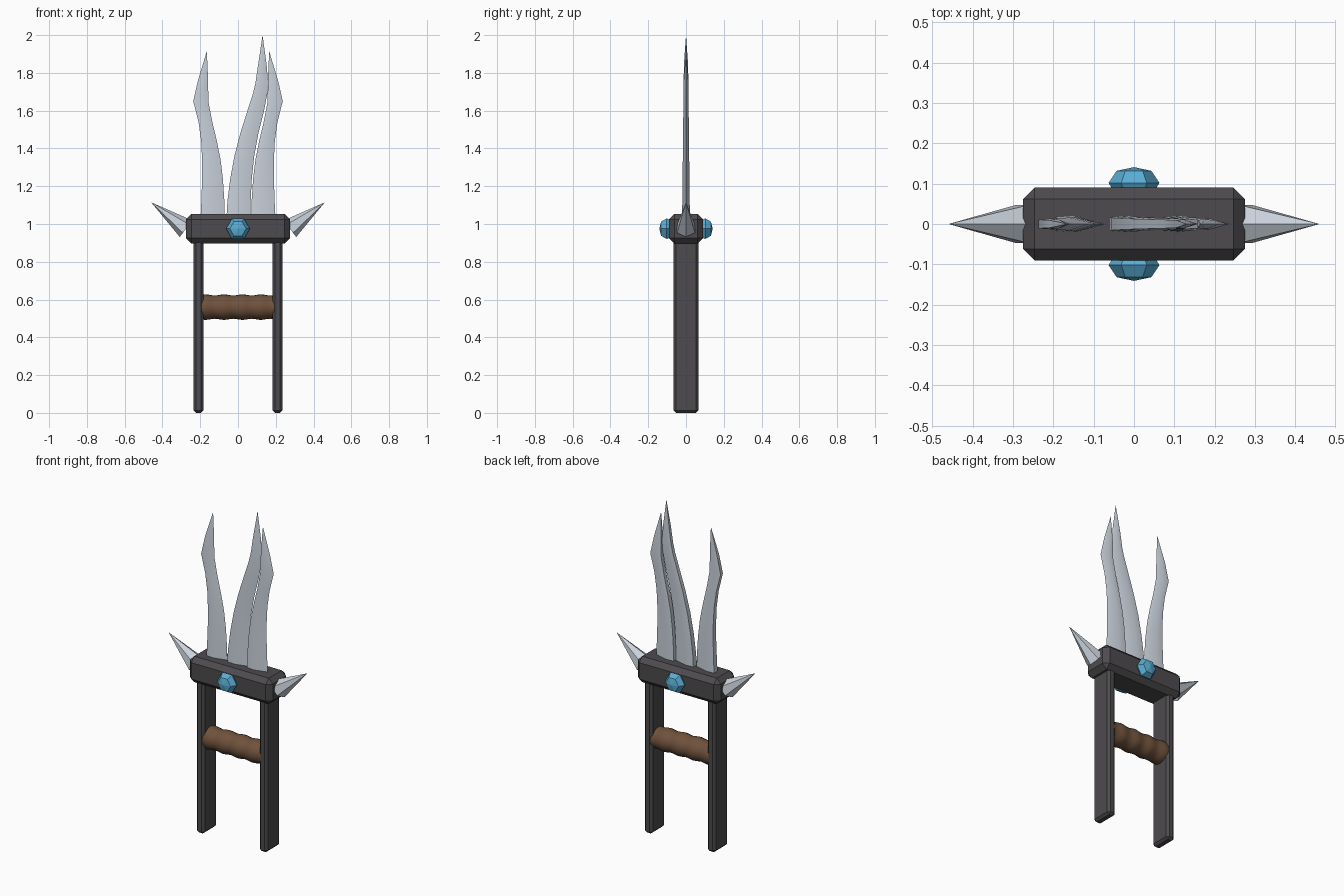
import bpy, bmesh, math
from mathutils import Vector

if "Cube" in bpy.data.objects:
    bpy.data.objects.remove(bpy.data.objects["Cube"])


def mat(name, c):
    m = bpy.data.materials.new(name)
    m.diffuse_color = (*c, 1)
    m.use_nodes = True
    m.node_tree.nodes["Principled BSDF"].inputs["Base Color"].default_value = m.diffuse_color
    return m


STEEL = mat("steel", (0.60, 0.65, 0.72))
DARK = mat("dark_iron", (0.075, 0.07, 0.075))
WRAP = mat("leather", (0.16, 0.085, 0.045))
GEM = mat("gem_blue", (0.10, 0.42, 0.66))


def loft(name, rings, material, smooth=None):
    """Skin a list of equal-length point rings; a one-point ring closes to a tip."""
    bm = bmesh.new()
    vr = [[bm.verts.new(p) for p in r] for r in rings]
    for a, b in zip(vr, vr[1:]):
        n = max(len(a), len(b))
        for i in range(n):
            j = (i + 1) % n
            if len(b) == 1:
                bm.faces.new((a[i], a[j], b[0]))
            else:
                bm.faces.new((a[i], a[j], b[j], b[i]))
    for r in (vr[0], vr[-1]):
        if len(r) > 2:
            bm.faces.new(r)
    bmesh.ops.recalc_face_normals(bm, faces=bm.faces)
    me = bpy.data.meshes.new(name)
    bm.to_mesh(me)
    bm.free()
    ob = bpy.data.objects.new(name, me)
    bpy.context.collection.objects.link(ob)
    me.materials.append(material)
    if smooth:
        bpy.ops.object.select_all(action='DESELECT')
        ob.select_set(True)
        bpy.context.view_layer.objects.active = ob
        bpy.ops.object.shade_smooth_by_angle(angle=math.radians(smooth))
    return ob


def lathe(name, start, axis, up, profile, sides, material, smooth=None):
    """Revolve (distance, radius) pairs about an axis; first vertex lies along up."""
    d = Vector(axis).normalized()
    u = Vector(up)
    u = (u - d * u.dot(d)).normalized()
    v = d.cross(u)
    rings = []
    for t, r in profile:
        c = Vector(start) + d * t
        if r == 0:
            rings.append([c])
        else:
            rings.append([c + r * (u * math.cos(a) + v * math.sin(a))
                          for a in (2 * math.pi * i / sides for i in range(sides))])
    return loft(name, rings, material, smooth)


def box(name, size, loc, bevel):
    bpy.ops.mesh.primitive_cube_add(size=1, location=loc)
    ob = bpy.context.object
    ob.name = name
    ob.scale = size
    bpy.ops.object.transform_apply(location=False, rotation=False, scale=True)
    m = ob.modifiers.new("chamfer", 'BEVEL')
    m.width = bevel
    m.segments = 1
    ob.data.materials.append(DARK)


def blade(name, stations, tip):
    """Stations are (z, spine x, edge x): flat spine on -x, sharp edge on +x."""
    rings = []
    for z, x0, x1 in stations:
        h = 0.021 - 0.008 * (z - 1) / 0.7
        xm = x0 + 0.4 * (x1 - x0)
        rings.append([(x0, -h * .8, z), (xm, -h, z), (x1, 0, z), (xm, h, z), (x0, h * .8, z)])
    rings.append([(tip[0], 0, tip[1])])
    loft(name, rings, STEEL, 30)


# Cross guard and side rails
box("guard", (0.55, 0.18, 0.155), (0, 0, 0.975), 0.028)
for s, side in ((-1, "left"), (1, "right")):
    box(side + "_rail", (0.052, 0.132, 0.92), (s * 0.209, 0, 0.46), 0.013)
    # Guard spikes
    lathe(side + "_spike", (s * 0.275, 0, 0.975), (s * 0.185, 0, 0.14), (0, 0, 1),
          [(0, 0.055), (0.232, 0)], 6, STEEL)

# Hand grip with finger swells
N = 32
lathe("grip", (-0.195, 0, 0.56), (1, 0, 0), (0, 0, 1),
      [(0.39 * i / N, 0.0645 + 0.003 * math.cos(8 * math.pi * (i / N - 0.06)))
       for i in range(N + 1)], 20, WRAP, 40)

# Faceted gems front and back
for s, side in ((-1, "front"), (1, "back")):
    lathe(side + "_gem", (0, s * 0.08, 0.975), (0, s, 0), (1, 0, 0),
          [(0, 0.05), (0.022, 0.063), (0.052, 0.043), (0.061, 0)], 6, GEM)

# Outer blades: one outline, mirrored
outer = [(1.0, -0.20, -0.07), (1.12, -0.194, -0.072), (1.24, -0.19, -0.08),
         (1.34, -0.19, -0.092), (1.44, -0.195, -0.112), (1.54, -0.209, -0.136),
         (1.65, -0.237, -0.157), (1.76, -0.212, -0.158)]
blade("left_blade", outer, (-0.165, 1.915))
blade("right_blade", [(z, -b, -a) for z, a, b in outer], (0.165, 1.915))

# Centre blade, leaning to the right
blade("centre_blade", [(1.0, -0.063, 0.066), (1.12, -0.056, 0.067), (1.24, -0.041, 0.073),
                       (1.36, -0.019, 0.086), (1.48, 0.012, 0.108), (1.60, 0.05, 0.138),
                       (1.69, 0.079, 0.155), (1.745, 0.092, 0.159), (1.84, 0.106, 0.152)],
      (0.13, 2.0))
